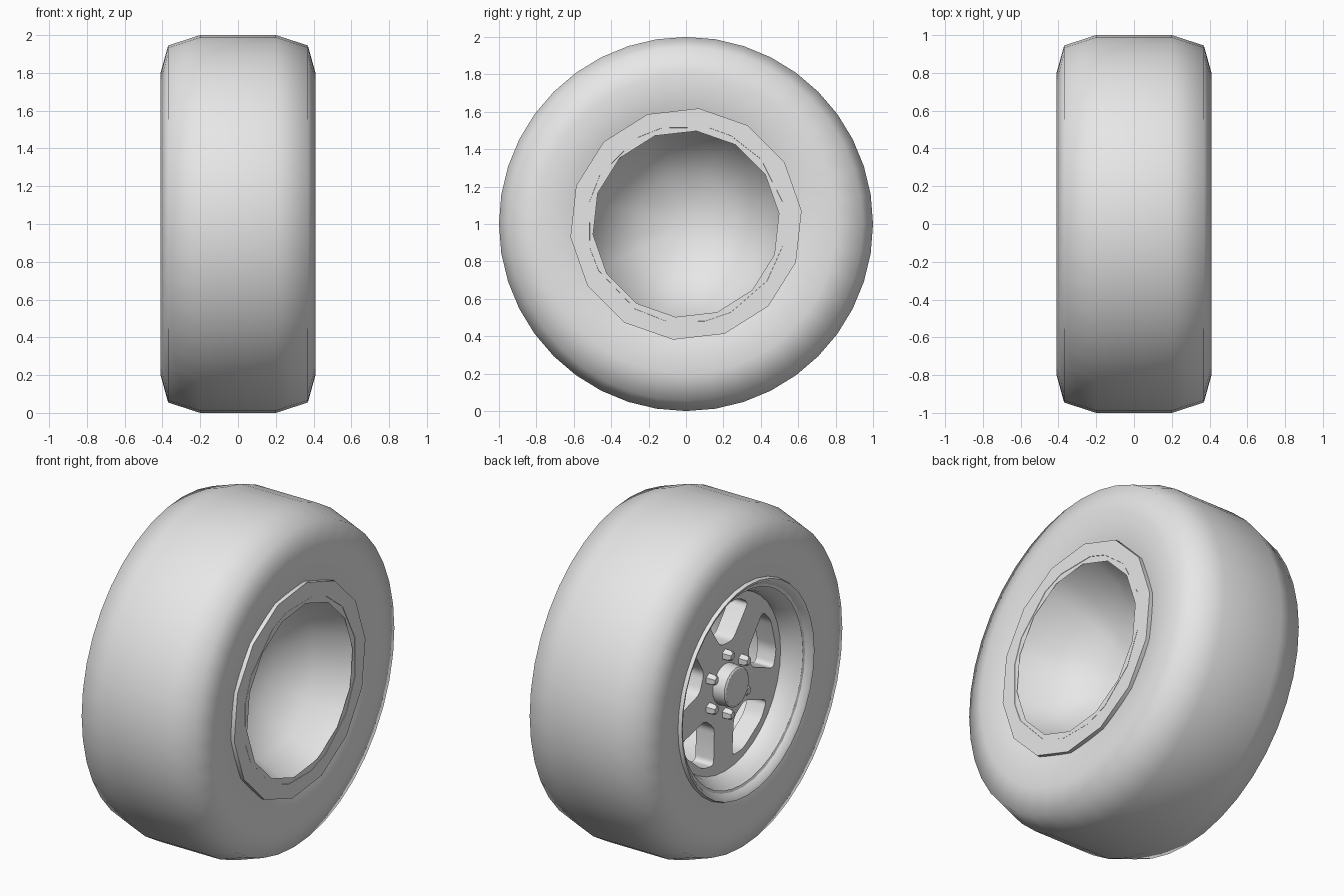
import bpy, bmesh
from math import radians, cos, sin, tau
from mathutils import Matrix, Vector

if "Cube" in bpy.data.objects:
    bpy.data.objects.remove(bpy.data.objects["Cube"])

grey = bpy.data.materials.new("plain_grey")
grey.use_nodes = True
grey.diffuse_color = (0.8, 0.8, 0.8, 1)
grey.node_tree.nodes["Principled BSDF"].inputs["Base Color"].default_value = (0.8, 0.8, 0.8, 1)

AXLE_HEIGHT = 1.0


def even(count, phase=0):
    return [phase + 360 * i / count for i in range(count)]


def finish(ob, angle):
    bpy.ops.object.select_all(action='DESELECT')
    ob.select_set(True)
    bpy.context.view_layer.objects.active = ob
    bpy.ops.object.shade_smooth_by_angle(angle=radians(angle))


def lathe(name, profile, degrees, angle=35, offset=(0, 0)):
    """Turn (x, radius) points around an axis parallel to x."""
    bm = bmesh.new()
    rings = []
    for x, r in profile:
        rings.append([bm.verts.new((x, offset[0] + r * cos(radians(a)),
                                    AXLE_HEIGHT + offset[1] + r * sin(radians(a))))
                      for a in degrees])
    n = len(degrees)
    for a, b in zip(rings, rings[1:]):
        for j in range(n):
            k = (j + 1) % n
            bm.faces.new((a[j], a[k], b[k], b[j]))
    bmesh.ops.remove_doubles(bm, verts=bm.verts, dist=1e-5)
    mesh = bpy.data.meshes.new(name)
    bm.to_mesh(mesh)
    bm.free()
    mesh.materials.append(grey)
    ob = bpy.data.objects.new(name, mesh)
    bpy.context.collection.objects.link(ob)
    finish(ob, angle)
    return ob


def rounded(corners, radius, steps=4):
    """Round the corners of a polygon with small quadratic arcs."""
    out = []
    for i, p in enumerate(corners):
        a = p + (corners[i - 1] - p).normalized() * radius
        b = p + (corners[(i + 1) % len(corners)] - p).normalized() * radius
        for s in range(steps + 1):
            t = s / steps
            out.append(a * (1 - t) ** 2 + p * 2 * t * (1 - t) + b * t * t)
    return out


def polar(r, degrees):
    return Vector((r * cos(radians(degrees)), r * sin(radians(degrees))))


# Tyre: symmetric rounded shell, smooth all over
half = [(0.2, 1.0), (0.37, 0.945), (0.41, 0.8), (0.392, 0.64), (0.37, 0.57)]
lathe("tyre", [(-x, r) for x, r in reversed(half)] + half, even(40), angle=180)

# Inner side: coarse flange and closed dish
dish_angles = [13, 41, 63, 77, 104, 119, 150, 167,
               194, 208, 239, 258, 281, 297, 325, 347]
lathe("inner_flange", [(0.36, 0.622), (0.408, 0.622), (0.408, 0.5)], even(14, 6.5))
lathe("inner_dish", [(0.41, 0.53), (0.2, 0.44), (0.06, 0.27), (-0.02, 0)],
      dish_angles, angle=60)

# Outer side: flared rim with a rolled lip
lathe("rim_barrel", [(0.2, 0.52), (-0.26, 0.52), (-0.3, 0.53), (-0.345, 0.56),
                     (-0.38, 0.59), (-0.405, 0.61), (-0.41, 0.625), (-0.38, 0.635)],
      even(36), angle=50)

# Spoke disc: filled outline with five rounded windows
curve = bpy.data.curves.new("spoke_disc", 'CURVE')
curve.dimensions = '2D'
curve.fill_mode = 'BOTH'
curve.extrude = 0.06
loops = [[polar(0.525, a) for a in even(36)]]
for mid in even(5, 93):
    window = [polar(0.245, mid - 14), polar(0.46, mid - 25), polar(0.48, mid - 12),
              polar(0.48, mid + 12), polar(0.46, mid + 25), polar(0.245, mid + 14)]
    loops.append(rounded(window, 0.035))
for loop in loops:
    spline = curve.splines.new('POLY')
    spline.points.add(len(loop) - 1)
    for point, p in zip(spline.points, loop):
        point.co = (p.x, p.y, 0, 1)
    spline.use_cyclic_u = True
curve.materials.append(grey)
disc = bpy.data.objects.new("spoke_disc", curve)
bpy.context.collection.objects.link(disc)
# Stand the disc up across the axle
disc.matrix_world = Matrix(((0, 0, 1, -0.2), (1, 0, 0, 0),
                            (0, 1, 0, AXLE_HEIGHT), (0, 0, 0, 1)))
bpy.ops.object.select_all(action='DESELECT')
disc.select_set(True)
bpy.context.view_layer.objects.active = disc
bpy.ops.object.convert(target='MESH')
finish(bpy.context.view_layer.objects.active, 35)

# Hub cap and ring of wheel nuts
lathe("hub_cap", [(-0.34, 0), (-0.34, 0.105), (-0.333, 0.115), (-0.25, 0.12)], even(24))
for i, a in enumerate(even(6, 90)):
    lathe(f"wheel_nut_{i + 1}", [(-0.31, 0), (-0.31, 0.02), (-0.295, 0.032), (-0.25, 0.034)],
          even(6, a), offset=polar(0.175, a))
